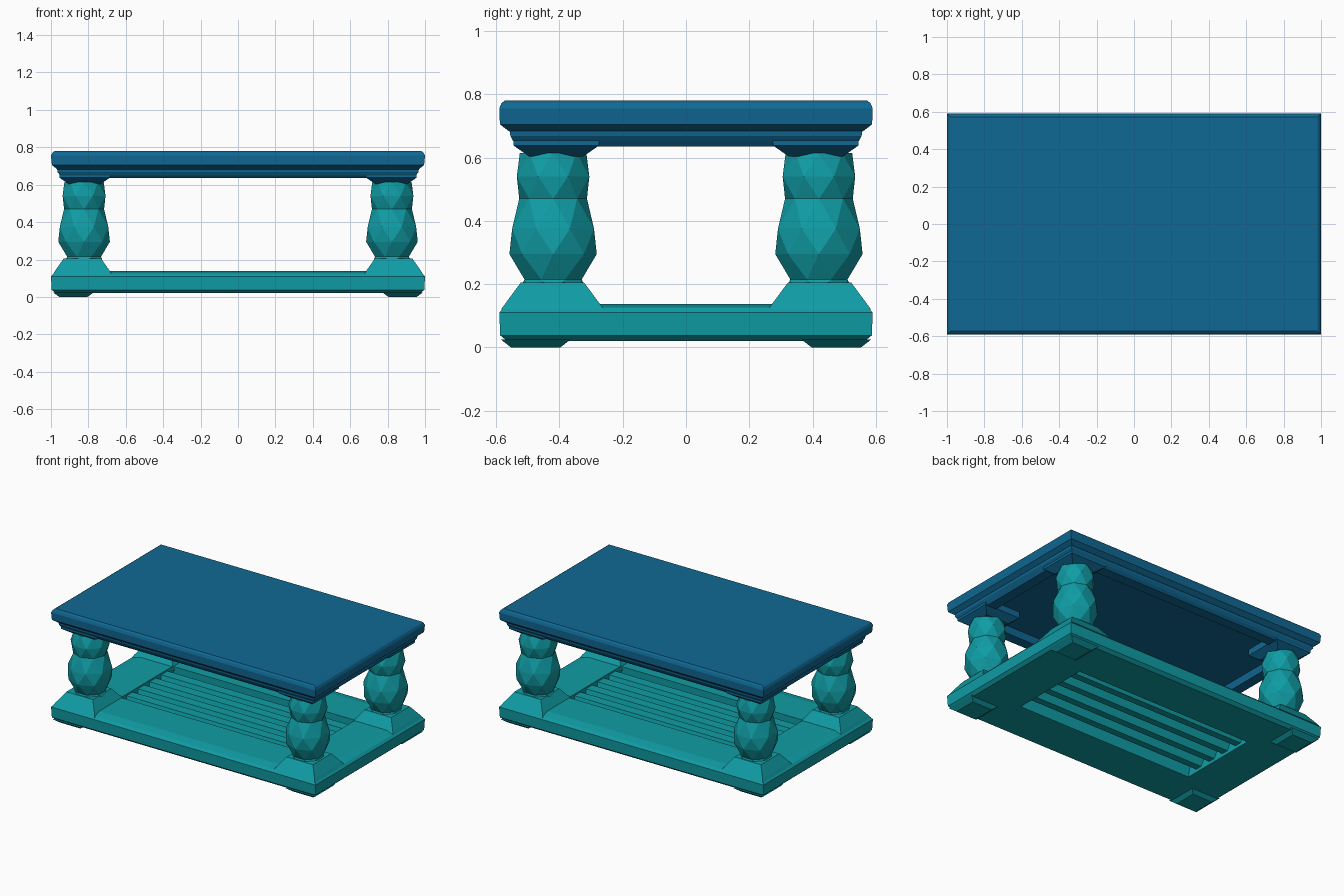
import bpy
import bmesh
from math import cos, sin, pi

cube = bpy.data.objects.get("Cube")
if cube:
    bpy.data.objects.remove(cube, do_unlink=True)


def material(name, rgb):
    mat = bpy.data.materials.new(name)
    mat.use_nodes = True
    mat.diffuse_color = (*rgb, 1)
    mat.node_tree.nodes["Principled BSDF"].inputs["Base Color"].default_value = (*rgb, 1)
    return mat


BLUE = material("deep blue", (0.005, 0.138, 0.295))
TEAL = material("teal", (0.005, 0.335, 0.375))


def finish(name, bm, mat):
    bmesh.ops.recalc_face_normals(bm, faces=bm.faces)
    mesh = bpy.data.meshes.new(name)
    bm.to_mesh(mesh)
    bm.free()
    mesh.materials.append(mat)
    obj = bpy.data.objects.new(name, mesh)
    bpy.context.collection.objects.link(obj)
    return obj


def loft(name, mat, rings, centre=(0, 0), closed=False):
    """Join stacked rectangles (z, half x, half y); closed makes a frame."""
    bm = bmesh.new()
    loops = []
    for z, hx, hy in rings:
        loops.append([bm.verts.new((centre[0] + sx * hx, centre[1] + sy * hy, z))
                      for sx, sy in ((-1, -1), (1, -1), (1, 1), (-1, 1))])
    pairs = list(zip(loops, loops[1:]))
    if closed:
        pairs.append((loops[-1], loops[0]))
    else:
        bm.faces.new(loops[0])
        bm.faces.new(loops[-1])
    for low, high in pairs:
        for i in range(4):
            j = (i + 1) % 4
            bm.faces.new((low[i], low[j], high[j], high[i]))
    return finish(name, bm, mat)


def turned_leg(name, x, y, profile, sides=8):
    """Faceted baluster: each ring is turned half a step from the last."""
    bm = bmesh.new()
    rings = []
    for k, (z, r) in enumerate(profile):
        turn = 0.5 * (k % 2)
        rings.append([bm.verts.new((x + r * cos(2 * pi * (i + turn) / sides),
                                    y + r * sin(2 * pi * (i + turn) / sides), z))
                      for i in range(sides)])
    for k, (a, b) in enumerate(zip(rings, rings[1:])):
        for i in range(sides):
            j = (i + 1) % sides
            if k % 2 == 0:
                bm.faces.new((a[i], a[j], b[i]))
                bm.faces.new((a[j], b[j], b[i]))
            else:
                bm.faces.new((a[i], a[j], b[j]))
                bm.faces.new((a[i], b[j], b[i]))
    bm.faces.new(rings[0])
    bm.faces.new(rings[-1])
    return finish(name, bm, TEAL)


# Table top with chamfered rim
loft("table_top", BLUE, [(0.682, 0.965, 0.558), (0.705, 0.995, 0.588),
                         (0.755, 1.0, 0.59), (0.772, 0.992, 0.583), (0.78, 0.98, 0.572)])

# Hollow apron frame below the top
loft("apron", BLUE, [(0.69, 0.968, 0.558), (0.668, 0.965, 0.555), (0.65, 0.952, 0.545),
                     (0.635, 0.94, 0.53), (0.635, 0.87, 0.46), (0.69, 0.86, 0.45)], closed=True)

# Lower shelf frame with a central opening
loft("shelf_frame", TEAL, [(0.02, 0.975, 0.565), (0.038, 0.996, 0.587), (0.11, 1.0, 0.59),
                           (0.126, 0.985, 0.575), (0.138, 0.93, 0.52),
                           (0.138, 0.69, 0.28), (0.02, 0.67, 0.28)], closed=True)

# Slats across the opening, narrower underneath
for n in range(4):
    loft(f"shelf_slat_{n + 1}", TEAL,
         [(0.045, 0.69, 0.024), (0.1, 0.69, 0.042), (0.128, 0.69, 0.034)],
         centre=(0, (n - 1.5) * 0.125))

# Corner parts: foot, plinth, leg and capital
LEG = [(0.18, 0.105), (0.215, 0.098), (0.295, 0.138), (0.375, 0.14),
       (0.47, 0.107), (0.54, 0.124), (0.615, 0.105)]
for sx, side in ((-1, "right"), (1, "left")):
    for sy, end in ((-1, "front"), (1, "back")):
        tag = f"{end}_{side}"
        loft(f"foot_{tag}", TEAL, [(0, 0.075, 0.078), (0.025, 0.11, 0.11)],
             centre=(sx * 0.88, sy * 0.475))
        loft(f"plinth_{tag}", TEAL, [(0.12, 0.158, 0.163), (0.14, 0.146, 0.148),
                                     (0.205, 0.1, 0.1)],
             centre=(sx * 0.832, sy * 0.422))
        turned_leg(f"leg_{tag}", sx * 0.823, sy * 0.42, LEG)
        loft(f"capital_{tag}", BLUE, [(0.603, 0.085, 0.085), (0.638, 0.135, 0.135),
                                      (0.68, 0.135, 0.135)],
             centre=(sx * 0.82, sy * 0.41))
